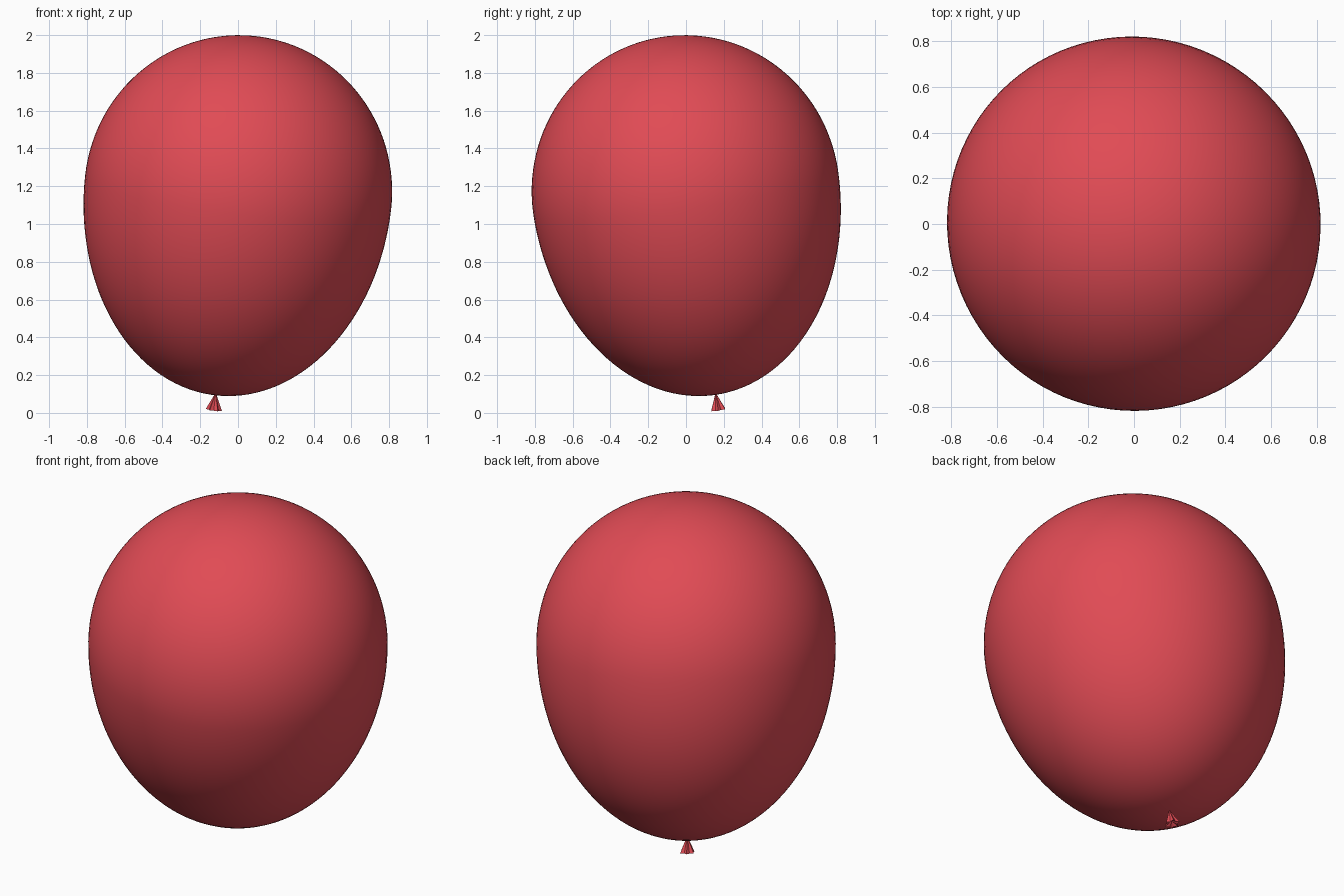
import bpy, bmesh, math
from mathutils import Vector, Matrix

if "Cube" in bpy.data.objects:
    bpy.data.objects.remove(bpy.data.objects["Cube"])

RED = bpy.data.materials.new("balloon_red")
RED.diffuse_color = (0.75, 0.07, 0.09, 1)
RED.use_nodes = True
RED.node_tree.nodes["Principled BSDF"].inputs["Base Color"].default_value = RED.diffuse_color

# tilted balloon frame: origin at the widest ring, local z up the axis
AXIS = Vector((0.11, -0.147, 0.983)).normalized()
FRAME = Matrix.Translation((0.001, -0.002, 1.17)) @ Vector((0, 0, 1)).rotation_difference(AXIS).to_matrix().to_4x4()
R, TOP, BOTTOM = 0.815, 0.83, 1.089


def finish(name, bm):
    bmesh.ops.recalc_face_normals(bm, faces=bm.faces)
    mesh = bpy.data.meshes.new(name)
    bm.to_mesh(mesh)
    bm.free()
    mesh.materials.append(RED)
    ob = bpy.data.objects.new(name, mesh)
    ob.matrix_world = FRAME
    bpy.context.collection.objects.link(ob)
    return ob


# balloon body: sphere with a longer lower half
bm = bmesh.new()
bmesh.ops.create_uvsphere(bm, u_segments=96, v_segments=64, radius=1)
for v in bm.verts:
    v.co = (v.co.x * R, v.co.y * R, v.co.z * (TOP if v.co.z > 0 else BOTTOM))
for f in bm.faces:
    f.smooth = True
finish("balloon_body", bm)

# knot: pleated flat-faced skirt below the tip
bm = bmesh.new()
n = 12
tip = bm.verts.new((0, 0, -BOTTOM + 0.008))
hollow = bm.verts.new((0, 0, -BOTTOM - 0.065))
rim = []
for i in range(n):
    a = math.tau * i / n
    r = 0.043 if i % 2 == 0 else 0.029
    rim.append(bm.verts.new((r * math.cos(a), r * math.sin(a), -BOTTOM - 0.085)))
for i in range(n):
    bm.faces.new((tip, rim[i], rim[(i + 1) % n]))
    bm.faces.new((hollow, rim[(i + 1) % n], rim[i]))
finish("balloon_knot", bm)
